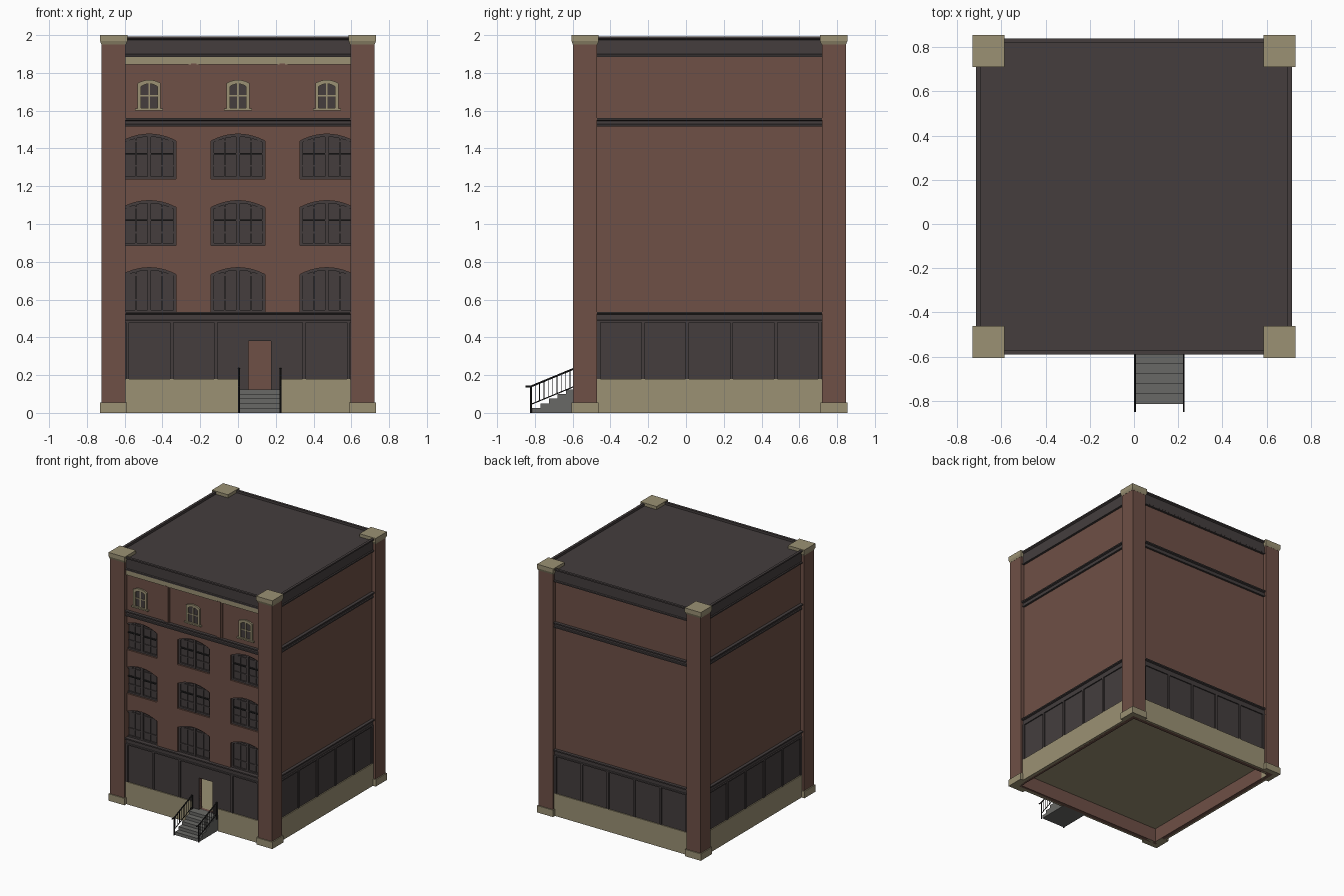
import bpy, bmesh, math
from mathutils import Vector, Matrix

cube = bpy.data.objects.get("Cube")
if cube:
    bpy.data.objects.remove(cube)

CY = 0.124            # building centre along y
WALL, INNER = 0.69, 0.66


def material(name, rgb):
    m = bpy.data.materials.new(name)
    m.use_nodes = True
    m.diffuse_color = (*rgb, 1)
    m.node_tree.nodes["Principled BSDF"].inputs["Base Color"].default_value = (*rgb, 1)
    return m


BRICK = material("red brown brick", (0.156, 0.08, 0.061))
DARK = material("dark painted metal", (0.058, 0.048, 0.048))
STONE = material("tan stone", (0.328, 0.283, 0.174))
GREY = material("grey concrete", (0.141, 0.141, 0.133))
BLACK = material("black iron", (0.016, 0.015, 0.015))


def finish(name, bm, mat):
    bmesh.ops.recalc_face_normals(bm, faces=bm.faces)
    mesh = bpy.data.meshes.new(name)
    bm.to_mesh(mesh)
    bm.free()
    mesh.materials.append(mat)
    ob = bpy.data.objects.new(name, mesh)
    ob.location.y = CY
    bpy.context.collection.objects.link(ob)
    return ob


def add_box(bm, x, y, z):
    size = [b - a for a, b in (x, y, z)]
    mid = [(a + b) / 2 for a, b in (x, y, z)]
    return bmesh.ops.create_cube(bm, size=1, matrix=Matrix.Translation(mid) @ Matrix.Diagonal((*size, 1)))["verts"]


def box(name, x, y, z, mat):
    bm = bmesh.new()
    add_box(bm, x, y, z)
    return finish(name, bm, mat)


AXES = {"x": lambda u, v, d: (d, u, v), "y": lambda u, v, d: (u, d, v), "z": lambda u, v, d: (u, v, d)}


def add_prism(bm, pts, a, b, axis="y"):
    put = AXES[axis]
    ends = [[bm.verts.new(put(u, v, d)) for u, v in pts] for d in (a, b)]
    for ring in ends:
        bm.faces.new(ring)
    for i in range(len(pts)):
        j = (i + 1) % len(pts)
        bm.faces.new((ends[0][i], ends[0][j], ends[1][j], ends[1][i]))


def prism(name, pts, a, b, mat, axis="y"):
    bm = bmesh.new()
    add_prism(bm, pts, a, b, axis)
    return finish(name, bm, mat)


def loop_loft(name, rings, mat):
    """Closed loft: rings of equal length joined in a cycle."""
    bm = bmesh.new()
    rings = [[bm.verts.new(p) for p in r] for r in rings]
    for k, r in enumerate(rings):
        s = rings[(k + 1) % len(rings)]
        for i in range(len(r)):
            j = (i + 1) % len(r)
            bm.faces.new((r[i], r[j], s[j], s[i]))
    return finish(name, bm, mat)


def around(name, profile, mat):
    """Sweep a closed (offset, z) profile around the square plan."""
    corners = [(-1, -1), (1, -1), (1, 1), (-1, 1)]
    return loop_loft(name, [[(sx * o, sy * o, z) for sx, sy in corners] for o, z in profile], mat)


def band(name, inner, outer, z0, z1, mat):
    return around(name, [(inner, z0), (outer, z0), (outer, z1), (inner, z1)], mat)


def arch(cx, w, z0, spring, crown, n=10):
    """Segmental arch outline in x, z."""
    pts = [(cx - w, z0), (cx + w, z0)]
    for i in range(n + 1):
        t = 1 - 2 * i / n
        pts.append((cx + w * t, spring + (crown - spring) * (1 - t * t)))
    return pts


def arch_frame(name, outer, inner, y0, y1, mat):
    rings = [[(x, y, z) for x, z in pts] for pts, y in ((outer, y0), (inner, y0), (inner, y1), (outer, y1))]
    return loop_loft(name, rings, mat)


def cut(target, cutter):
    mod = target.modifiers.new("openings", "BOOLEAN")
    mod.operation, mod.solver, mod.object = "DIFFERENCE", "EXACT", cutter
    bpy.context.view_layer.update()
    bpy.context.view_layer.objects.active = target
    bpy.ops.object.modifier_apply(modifier=mod.name)
    bpy.data.objects.remove(cutter)


# Brick shell with arched windows and a doorway
COLS = (-0.47, 0, 0.47)
ROWS = [(0.53, 0.385), (0.885, 0.74), (1.238, 1.092)]   # sill, base of arch geometry
DOOR = (0.055, 0.175)
shell = band("brick_walls", INNER, WALL, 0, 1.965, BRICK)
holes = bmesh.new()
add_box(holes, DOOR, (-0.8, -0.6), (0.125, 0.38))
openings = [(cx, sill, base + 0.348) for cx in COLS for sill, base in ROWS]
for cx, sill, spring in openings:
    add_prism(holes, arch(cx, 0.142, sill, spring, spring + 0.036), -0.8, -0.6)
cut(shell, finish("wall_cutter", holes, BRICK))

# Large arched windows: glass, frame, bars and meeting rail
for cx, sill, spring in openings:
    outer = arch(cx, 0.142, sill, spring, spring + 0.036)
    inner = arch(cx, 0.128, sill + 0.014, spring - 0.008, spring + 0.022)
    prism("window_glass", outer, -0.664, -0.655, DARK)
    arch_frame("window_frame", outer, inner, -0.676, -0.664, DARK)
    bm = bmesh.new()
    mid = sill + 0.135
    add_box(bm, (cx - 0.01, cx + 0.01), (-0.679, -0.662), (sill, spring + 0.03))
    for dx in (-0.07, 0.07):
        add_box(bm, (cx + dx - 0.004, cx + dx + 0.004), (-0.672, -0.662), (sill, spring + 0.02))
    for dz in (-0.065, 0.065):
        add_box(bm, (cx - 0.135, cx + 0.135), (-0.671, -0.662), (mid + dz - 0.004, mid + dz + 0.004))
    finish("window_bars", bm, DARK)
    if sill > 0.6:
        box("window_meeting_rail", (cx - 0.135, cx + 0.135), (-0.675, -0.662), (mid - 0.005, mid + 0.004), BLACK)

# Stone plinth, open behind the stairs
plinth = band("stone_plinth", 0.68, 0.705, 0, 0.18, STONE)
cut(plinth, box("plinth_cutter", (0.002, 0.228), (-0.8, -0.6), (-0.1, 0.3), STONE))

# Shopfront panels with uprights on all four sides
panels = band("shopfront_panels", 0.68, 0.697, 0.11, 0.49, DARK)
cut(panels, box("door_cutter", DOOR, (-0.8, -0.6), (0.125, 0.38), DARK))
bm = bmesh.new()
for side in range(4):
    for i in range(6):
        if side == 0 and i == 3:
            continue
        x = -0.585 + 0.234 * i
        verts = add_box(bm, (x - 0.009, x + 0.009), (-0.706, -0.69), (0.18, 0.485))
        bmesh.ops.rotate(bm, verts=verts, cent=(0, 0, 0), matrix=Matrix.Rotation(side * math.pi / 2, 3, "Z"))
finish("shopfront_uprights", bm, DARK)

# Moulded bands and roof parapet
for name, z0, z1 in (("shopfront_cornice", 0.478, 0.535), ("upper_cornice", 1.515, 1.56)):
    around(name, [(0.68, z0), (0.706, z0), (0.706, z0 + 0.01), (0.7, z0 + 0.014), (0.7, z1 - 0.014),
                  (0.715, z1 - 0.01), (0.715, z1), (0.68, z1)], DARK)
around("roof_parapet", [(0.68, 1.885), (0.708, 1.885), (0.708, 1.895), (0.702, 1.9), (0.702, 1.975),
                        (0.715, 1.982), (0.715, 1.993), (0.695, 1.993), (0.695, 1.96), (0.68, 1.96)], DARK)
box("roof", (-0.697, 0.697), (-0.697, 0.697), (1.955, 1.975), DARK)
box("ground_floor", (-0.67, 0.67), (-0.67, 0.67), (0.112, 0.122), STONE)

# Corner pillars with base and flared cap
def corner(a, b, sx, sy):
    return [(sx * x, sy * y) for x, y in ((a, b), (b, b), (b, a), (INNER, a), (INNER, INNER), (a, INNER))]


for sx in (-1, 1):
    for sy in (-1, 1):
        prism("pillar_shaft", corner(0.595, 0.722, sx, sy), 0.03, 1.96, BRICK, "z")
        prism("pillar_base", corner(0.588, 0.73, sx, sy), 0, 0.055, STONE, "z")
        bm = bmesh.new()
        c = Vector((sx * 0.658, sy * 0.658, 0))
        rings = [[bm.verts.new(c + Vector((dx * h, dy * h, z))) for dx, dy in ((-1, -1), (1, -1), (1, 1), (-1, 1))]
                 for h, z in ((0.065, 1.95), (0.072, 1.968), (0.072, 2.0))]
        bm.faces.new(rings[0])
        bm.faces.new(rings[-1])
        for r, s in zip(rings, rings[1:]):
            for i in range(4):
                bm.faces.new((r[i], r[i - 1], s[i - 1], s[i]))
        finish("pillar_cap", bm, STONE)

# Top storey front: stone frieze, brick pilasters, small windows
box("stone_frieze", (-0.6, 0.6), (-0.7, -0.68), (1.845, 1.887), STONE)
for x in (-0.235, 0.235):
    box("pilaster", (x - 0.026, x + 0.026), (-0.697, -0.68), (1.555, 1.85), BRICK)
    box("pilaster_face", (x - 0.015, x + 0.015), (-0.703, -0.69), (1.555, 1.85), BRICK)
for cx in COLS:
    arch_frame("small_window_frame", arch(cx, 0.061, 1.605, 1.745, 1.763),
               arch(cx, 0.043, 1.615, 1.728, 1.742), -0.702, -0.685, STONE)
    prism("small_window_glass", arch(cx, 0.05, 1.61, 1.735, 1.75), -0.693, -0.687, DARK)
    box("small_window_mullion", (cx - 0.005, cx + 0.005), (-0.698, -0.69), (1.61, 1.742), STONE)
    box("small_window_crossbar", (cx - 0.045, cx + 0.045), (-0.698, -0.69), (1.676, 1.684), STONE)
    box("small_window_sill", (cx - 0.074, cx + 0.074), (-0.708, -0.685), (1.602, 1.612), STONE)

# Entrance stairs
FRONT, TREAD, RISE, COUNT = -0.938, 0.045, 0.025, 5
steps = [(-0.69, 0), (FRONT, 0)]
for i in range(COUNT):
    y = FRONT + TREAD * i
    steps += [(y, RISE * (i + 1)), (y + TREAD, RISE * (i + 1))]
steps[-1] = (-0.69, RISE * COUNT)
prism("entrance_stairs", steps, 0.008, 0.222, GREY, "x")


# Iron railings: handrail, lower rail, posts and balusters
def add_rod(bm, p, q, r):
    p, q = Vector(p), Vector(q)
    d = q - p
    mat = Matrix.Translation((p + q) / 2) @ d.to_track_quat("Z", "Y").to_matrix().to_4x4()
    bmesh.ops.create_cone(bm, cap_ends=True, segments=6, radius1=r, radius2=r, depth=d.length, matrix=mat)


for x in (0.005, 0.225):
    bm = bmesh.new()
    low, high = -0.945, -0.715
    add_rod(bm, (x, low, 0.14), (x, high, 0.235), 0.005)
    add_rod(bm, (x, low - 0.028, 0.14), (x, low, 0.14), 0.005)
    add_rod(bm, (x, low, 0.045), (x, high, 0.14), 0.003)
    add_rod(bm, (x, low, 0), (x, low, 0.14), 0.005)
    add_rod(bm, (x, high, 0.1), (x, high, 0.235), 0.005)
    for i in range(1, 10):
        t = i / 10
        y, z = low + (high - low) * t, 0.045 + 0.095 * t
        add_rod(bm, (x, y, z), (x, y, z + 0.095), 0.002)
    finish("stair_railing", bm, BLACK)
